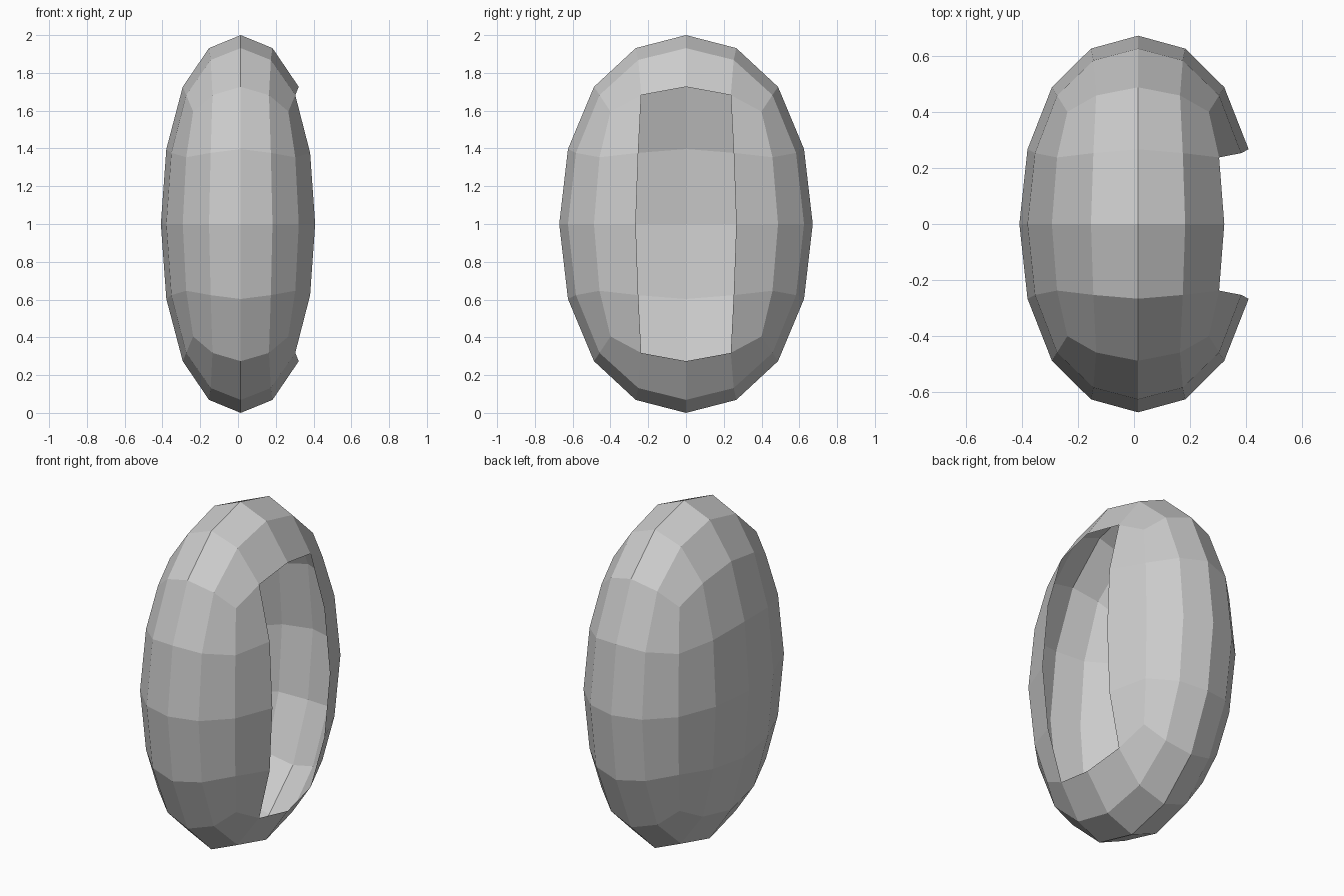
import bpy, bmesh

if "Cube" in bpy.data.objects:
    bpy.data.objects.remove(bpy.data.objects["Cube"])

# Rounded cube: two subdivision levels give 4 x 4 quads per side
bpy.ops.mesh.primitive_cube_add(size=2)
shell = bpy.context.object
shell.name = "pod_shell"
sub = shell.modifiers.new("round", 'SUBSURF')
sub.levels = 2
bpy.ops.object.modifier_apply(modifier=sub.name)

bm = bmesh.new()
bm.from_mesh(shell.data)
r = max(v.co.z for v in bm.verts)
for v in bm.verts:
    v.co /= r

# Door opening: the two middle columns of the +x side
door = []
for f in bm.faces:
    c = f.calc_center_median()
    if c.x > abs(c.z) and abs(c.y) < 0.33:
        door.append(f)
bmesh.ops.delete(bm, geom=door, context='FACES')

# Stretch to a narrow egg, then centre it and stand it on the ground
for v in bm.verts:
    v.co.x *= 0.423
    v.co.y *= 0.671
xs = [v.co.x for v in bm.verts]
mid = (min(xs) + max(xs)) / 2
for v in bm.verts:
    v.co.x -= mid
    v.co.z += 1.0
for f in bm.faces:
    f.smooth = False
bm.to_mesh(shell.data)
bm.free()
